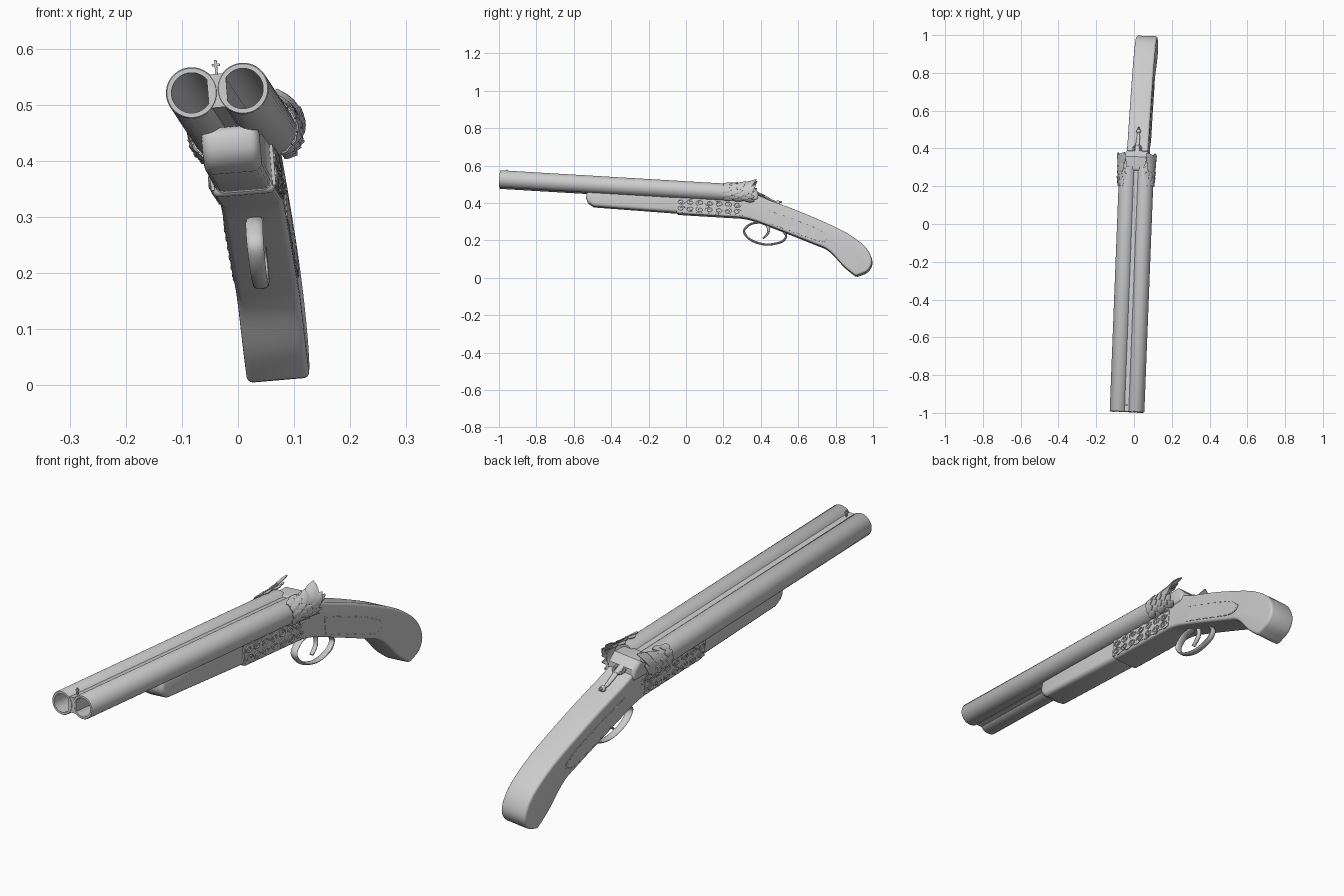
import bpy, bmesh
from math import sin, cos, pi, asin, radians
from mathutils import Vector, Matrix

cube = bpy.data.objects.get("Cube")
if cube:
    bpy.data.objects.remove(cube)

grey = bpy.data.materials.new("plain_grey")
grey.use_nodes = True
grey.diffuse_color = (0.6, 0.6, 0.6, 1)
grey.node_tree.nodes["Principled BSDF"].inputs["Base Color"].default_value = (0.6, 0.6, 0.6, 1)

# The whole gun is built straight, then yawed and rolled slightly
POSE = (Matrix.Translation((0.0415, 0, 0.003)) @ Matrix.Rotation(-asin(0.034), 4, 'Z')
        @ Matrix.Rotation(-asin(0.085), 4, 'Y'))


def make(name, verts, faces, bevel=0, thick=0, angle=35):
    mesh = bpy.data.meshes.new(name)
    mesh.from_pydata([tuple(v) for v in verts], [], faces)
    bm = bmesh.new()
    bm.from_mesh(mesh)
    bmesh.ops.recalc_face_normals(bm, faces=bm.faces)
    bm.to_mesh(mesh)
    bm.free()
    mesh.materials.append(grey)
    obj = bpy.data.objects.new(name, mesh)
    bpy.context.collection.objects.link(obj)
    if thick:
        mod = obj.modifiers.new("thickness", 'SOLIDIFY')
        mod.thickness, mod.offset = thick, 0
    if bevel:
        mod = obj.modifiers.new("round_edges", 'BEVEL')
        mod.width, mod.segments = bevel, 4
        mod.limit_method, mod.angle_limit = 'ANGLE', radians(50)
    obj.matrix_world = POSE
    bpy.ops.object.select_all(action='DESELECT')
    obj.select_set(True)
    bpy.context.view_layer.objects.active = obj
    for mod in list(obj.modifiers):
        bpy.ops.object.modifier_apply(modifier=mod.name)
    bpy.ops.object.shade_smooth_by_angle(angle=radians(angle))
    return obj


def smooth(pts, steps=6):
    """Catmull-Rom curve through (y, z) points."""
    p = [Vector(q) for q in [pts[0]] + list(pts) + [pts[-1]]]
    out = []
    for a, b, c, d in zip(p, p[1:], p[2:], p[3:]):
        for i in range(steps):
            t = i / steps
            out.append(0.5 * (2 * b + (c - a) * t + (2 * a - 5 * b + 4 * c - d) * t * t
                              + (3 * b - a - 3 * c + d) * t ** 3))
    return out + [p[-1]]


def prism(name, pts, x0, x1, bevel=0):
    """Side outline in (y, z) extruded across x."""
    n = len(pts)
    verts = [(x, p[0], p[1]) for x in (x0, x1) for p in pts]
    faces = [list(range(n)), list(range(n, 2 * n))]
    faces += [(i, (i + 1) % n, n + (i + 1) % n, n + i) for i in range(n)]
    return make(name, verts, faces, bevel)


def box(name, x, y, z, sx, sy, sz, bevel=0):
    pts = [(y - sy, z - sz), (y + sy, z - sz), (y + sy, z + sz), (y - sy, z + sz)]
    return prism(name, pts, x - sx, x + sx, bevel)


def sweep_data(path, x, wide, tall, sides, tangent=None):
    """Elliptical section swept along a (y, z) path; sizes are per-point lists."""
    verts, faces, n = [], [], len(path)
    for i, p in enumerate(path):
        t = tangent or (Vector(path[min(i + 1, n - 1)]) - Vector(path[max(i - 1, 0)])).normalized()
        for k in range(sides):
            a = 2 * pi * k / sides
            h = tall[i] * sin(a)
            verts.append((x + wide[i] * cos(a), p[0] - t[1] * h, p[1] + t[0] * h))
    for i in range(n - 1):
        for k in range(sides):
            m = (k + 1) % sides
            faces.append((i * sides + k, i * sides + m, (i + 1) * sides + m, (i + 1) * sides + k))
    faces += [list(range(sides)), list(range((n - 1) * sides, n * sides))]
    return verts, faces


def sweep(name, path, x, wide, tall, sides=12, tangent=None):
    return make(name, *sweep_data(path, x, wide, tall, sides, tangent))


def merge(name, parts, **kw):
    verts, faces = [], []
    for v, f in parts:
        faces += [[i + len(verts) for i in face] for face in f]
        verts += v
    return make(name, verts, faces, **kw)


# Barrels: two bored tubes joined by a rib
FRONT, BACK = Vector((-0.997, 0.524)), Vector((0.3, 0.447))
AXIS = (BACK - FRONT).normalized()
R, GAP = 0.046, 0.046
for side, label in ((1, "left"), (-1, "right")):
    path = [BACK, FRONT + AXIS * 0.003, FRONT, FRONT, BACK - AXIS * 0.05]
    radii = [R, R, R - 0.002, 0.036, 0.036]
    sweep(label + "_barrel", path, side * GAP, radii, radii, 40, AXIS)
up = Vector((-AXIS[1], AXIS[0])) * 0.03
a, b = FRONT + AXIS * 0.001, BACK
prism("barrel_rib", [a - up, b - up, b + up, a + up], -0.017, 0.017)

# Front sight: a small cross on a post
box("sight_post", 0, -0.96, 0.564, 0.0022, 0.003, 0.015)
box("sight_bar", 0, -0.96, 0.57, 0.007, 0.003, 0.002)

# Fore-end, receiver and stock
prism("fore_end", [(-0.53, 0.46), (-0.535, 0.42), (-0.525, 0.397), (-0.495, 0.377),
                   (-0.03, 0.342), (-0.03, 0.455)], -0.052, 0.052, 0.018)
top = smooth([(0.39, 0.435), (0.445, 0.41), (0.605, 0.35), (0.8, 0.265), (0.9, 0.208),
              (0.97, 0.147), (0.996, 0.08), (0.972, 0.03), (0.917, 0.006)])
bottom = smooth([(0.905, 0.007), (0.845, 0.056), (0.765, 0.14), (0.68, 0.18), (0.39, 0.293), (0.3, 0.317)])
prism("receiver_and_stock", [(-0.05, 0.45), (0.36, 0.437)] + top + bottom + [(-0.05, 0.338)],
      -0.056, 0.056, 0.011)
prism("breech_block", [(0.28, 0.41), (0.39, 0.41), (0.385, 0.455), (0.355, 0.484), (0.28, 0.484)],
      -0.062, 0.062, 0.014)

# Trigger guard and trigger
guard = smooth([(0.4, 0.295), (0.345, 0.285), (0.31, 0.252), (0.325, 0.218), (0.366, 0.19),
                (0.436, 0.175), (0.51, 0.19), (0.535, 0.22), (0.52, 0.245)])
n = len(guard)
sweep("trigger_guard", guard, 0, [0.016 - 0.004 * i / n for i in range(n)], [0.006] * n)
trig = smooth([(0.425, 0.3), (0.44, 0.265), (0.437, 0.235), (0.41, 0.207)])
n = len(trig)
sweep("trigger", trig, 0, [0.009] * n, [0.011 - 0.007 * i / n for i in range(n)])

# Opening lever with ring and knob on top
lever = smooth([(0.37, 0.455), (0.42, 0.432), (0.47, 0.405), (0.512, 0.405)])
n = len(lever)
sweep("top_lever", lever, 0, [0.015 - 0.012 * i / n for i in range(n)], [0.008 - 0.003 * i / n for i in range(n)])
knob = [(0.49 + 0.012 * cos(pi * i / 8), 0.4) for i in range(9)]
size = [0.0005 + 0.012 * sin(pi * i / 8) for i in range(9)]
sweep("lever_knob", knob, 0, size, size)
ring = [((0.021 + 0.005 * cos(v)) * cos(u), 0.395 + (0.021 + 0.005 * cos(v)) * sin(u),
         0.444 + 0.006 * sin(v) - 0.008 * sin(u))
        for u in [2 * pi * i / 20 for i in range(20)] for v in [2 * pi * k / 8 for k in range(8)]]
make("lever_ring", ring, [(i * 8 + k, i * 8 + (k + 1) % 8, (i + 1) % 20 * 8 + (k + 1) % 8, (i + 1) % 20 * 8 + k)
                          for i in range(20) for k in range(8)])


def leaf(side, start, end, width, r0, r1, pointed=True, rows=9, cols=4):
    """Curved feather wrapped round a barrel; start and end are (y, degrees)."""
    s, e = Vector((start[0], radians(start[1]) * 0.05)), Vector((end[0], radians(end[1]) * 0.05))
    d = (e - s).normalized()
    verts = []
    for i in range(rows + 1):
        t = i / rows
        w = width * (0.06 + sin(pi * (0.2 + 0.8 * t))) if pointed else width
        for k in range(cols + 1):
            q = s.lerp(e, t) + Vector((-d[1], d[0])) * w * (k / cols - 0.5)
            ang, r = q[1] / 0.05, r0 + (r1 - r0) * t ** 1.5 + 0.002 * (1 - abs(2 * k / cols - 1))
            zc = FRONT[1] + (q[0] - FRONT[0]) * AXIS[1] / AXIS[0]
            verts.append((side * (GAP + r * cos(ang)), q[0], zc + r * sin(ang)))
    c = cols + 1
    faces = [(i * c + k, i * c + k + 1, (i + 1) * c + k + 1, (i + 1) * c + k)
             for i in range(rows) for k in range(cols)]
    return verts, faces


# Matching details on both sides
for side, label in ((1, "left"), (-1, "right")):
    # Feathered wing wrapped round the breech
    feathers = [leaf(side, (0.225, 2), (0.345, 2), 0.105, 0.047, 0.05, False)]
    for row in range(5):
        for k in range(5):
            y, ang = 0.2 + 0.03 * row, -58 + 28 * k + 14 * (row % 2)
            feathers.append(leaf(side, (y, ang), (y + 0.048, ang + 12), 0.026, 0.049, 0.055))
    feathers.append(leaf(side, (0.295, 25), (0.377, 80), 0.05, 0.052, 0.078))
    feathers.append(leaf(side, (0.27, 25), (0.32, 75), 0.04, 0.052, 0.064))
    feathers.append(leaf(side, (0.31, 0), (0.375, 40), 0.04, 0.052, 0.066))
    merge(label + "_feathered_wing", feathers, thick=0.003)

    # Scrollwork panel
    x = side * 0.056
    mid = lambda y: 0.379 - 0.06 * y
    ys = [-0.052 + 0.36 * i / 36 for i in range(37)]
    edge = [(y, mid(y) + 0.039 + 0.004 * sin(y * 105)) for y in ys]
    edge += [(y, mid(y) - 0.034 + 0.003 * sin(y * 105)) for y in reversed(ys)]
    prism(label + "_scroll_plate", edge, x - side * 0.004, x + side * 0.002)
    scrolls = []
    for col in range(7):
        for row in (-1, 1):
            cy, turn = -0.025 + 0.05 * col, row if col % 2 else -row
            cz = mid(cy) + 0.002 + row * 0.018
            path = [(cy + (0.023 - 0.018 * t) * cos(9 * t + col), cz + turn * (0.015 - 0.01 * t) * sin(9 * t + col))
                    for t in [i / 20 for i in range(21)]]
            width = [0.001 + 0.0035 * sin(pi * (0.1 + 0.85 * i / 20)) for i in range(21)]
            scrolls.append(sweep_data(path, x + side * 0.002, width, width, 6))
    merge(label + "_scrollwork", scrolls)

    # Grip plate with a stitched border
    line = smooth([(0.43, 0.36), (0.56, 0.315), (0.68, 0.268), (0.75, 0.232), (0.768, 0.205),
                   (0.75, 0.187), (0.7, 0.192), (0.56, 0.243), (0.43, 0.29)])
    prism(label + "_grip_plate", line, x - side * 0.004, x + side * 0.0015)
    centre = Vector((0.59, 0.26))
    stitches = []
    for p, q in list(zip(line, line[1:]))[::2]:
        p, q = p.lerp(centre, 0.06), q.lerp(centre, 0.06)
        stitches.append(sweep_data([p, p.lerp(q, 0.7)], x + side * 0.0015, [0.0015] * 2, [0.0018] * 2, 6))
    merge(label + "_grip_stitches", stitches)
